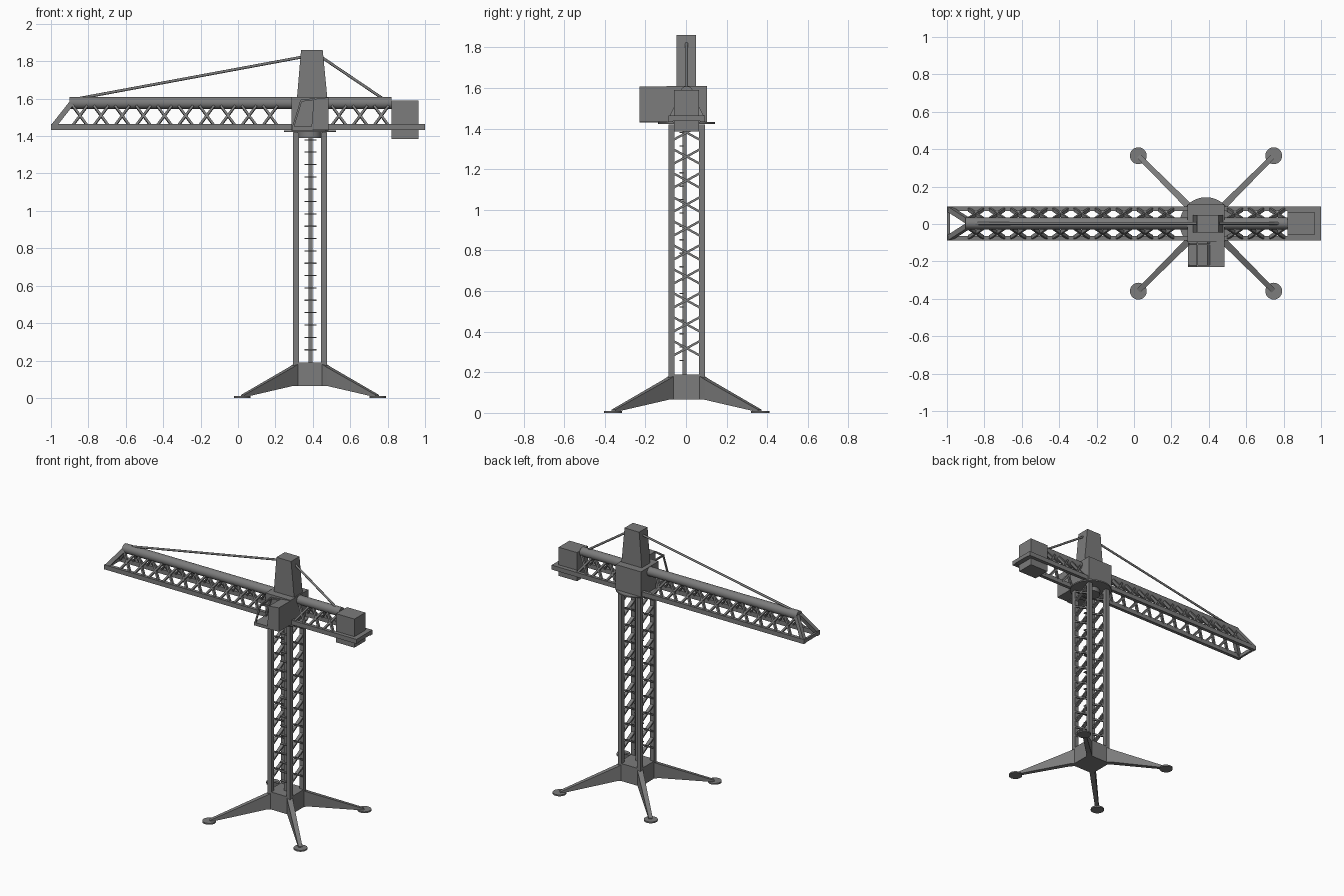
import bpy, bmesh, math
from mathutils import Vector

if "Cube" in bpy.data.objects:
    bpy.data.objects.remove(bpy.data.objects["Cube"])

CX, CY = 0.385, 0.003   # tower axis

steel = bpy.data.materials.new("dark_grey_steel")
steel.use_nodes = True
grey = (0.2, 0.2, 0.2, 1)
steel.diffuse_color = grey
steel.node_tree.nodes["Principled BSDF"].inputs["Base Color"].default_value = grey


def finish(name, bm, smooth=False):
    bmesh.ops.recalc_face_normals(bm, faces=bm.faces)
    mesh = bpy.data.meshes.new(name)
    bm.to_mesh(mesh)
    bm.free()
    mesh.materials.append(steel)
    obj = bpy.data.objects.new(name, mesh)
    bpy.context.collection.objects.link(obj)
    if smooth:
        bpy.ops.object.select_all(action='DESELECT')
        bpy.context.view_layer.objects.active = obj
        obj.select_set(True)
        bpy.ops.object.shade_smooth_by_angle(angle=math.radians(40))
    return obj


def box(bm, x, y, z):
    """Box from (min, max) pairs."""
    v = bmesh.ops.create_cube(bm, size=1)["verts"]
    for p in v:
        p.co = [r[0] if c < 0 else r[1] for r, c in zip((x, y, z), p.co)]
    return v


def bar(bm, a, b, width, depth, side):
    """Rectangular bar from a to b; depth runs along the side direction."""
    a, b = Vector(a), Vector(b)
    d = (b - a).normalized()
    s = Vector(side)
    s = (s - d * s.dot(d)).normalized()
    n = d.cross(s)
    for p in bmesh.ops.create_cube(bm, size=1)["verts"]:
        c = p.co.copy()
        p.co = (a if c.z < 0 else b) + s * c.x * depth + n * c.y * width


def rod(bm, a, b, r, sides=8):
    a, b = Vector(a), Vector(b)
    rot = (b - a).to_track_quat('Z', 'Y')
    v = bmesh.ops.create_cone(bm, cap_ends=True, segments=sides, radius1=r,
                              radius2=r, depth=(b - a).length)["verts"]
    for p in v:
        p.co = rot @ p.co + (a + b) / 2


def prism(bm, profile, y0, y1):
    """Extrude an x-z profile along y."""
    face = bm.faces.new([bm.verts.new((x, y0, z)) for x, z in profile])
    ext = bmesh.ops.extrude_face_region(bm, geom=[face])["geom"]
    for e in ext:
        if isinstance(e, bmesh.types.BMVert):
            e.co.y = y1


# Base block
bm = bmesh.new()
box(bm, (CX - .09, CX + .09), (CY - .09, CY + .09), (.065, .19))
finish("base_block", bm)

# Outrigger legs and foot pads
for sx, xn in ((-1, "right"), (1, "left")):
    for sy, yn in ((-1, "front"), (1, "back")):
        bm = bmesh.new()
        d = Vector((sx, sy, 0))
        n = Vector((-sy, sx, 0)).normalized()
        loops = []
        for reach, low, high, w in ((.07, .065, .185, .018), (.1, .065, .165, .018),
                                    (.36, .004, .016, .013)):
            c = Vector((CX, CY, 0)) + d * reach
            loops.append([bm.verts.new(c + n * s * w + Vector((0, 0, z)))
                          for s, z in ((-1, low), (1, low), (1, high), (-1, high))])
        for p, q in zip(loops, loops[1:]):
            for i in range(4):
                j = (i + 1) % 4
                bm.faces.new((p[i], p[j], q[j], q[i]))
        bm.faces.new(loops[0])
        bm.faces.new(loops[-1])
        finish(f"outrigger_leg_{yn}_{xn}", bm)
        bm = bmesh.new()
        foot = Vector((CX, CY, 0)) + d * .362
        rod(bm, foot, foot + Vector((0, 0, .01)), .045, 24)
        finish(f"foot_pad_{yn}_{xn}", bm, True)

# Tower corner columns
bm = bmesh.new()
for sx in (-1, 1):
    for sy in (-1, 1):
        x, y = CX + sx * .075, CY + sy * .075
        box(bm, (x - .015, x + .015), (y - .015, y + .015), (.17, 1.42))
finish("tower_columns", bm)

# Tower cross braces on both sides
bm = bmesh.new()
for sx in (-1, 1):
    x = CX + sx * .075
    for i in range(10):
        z = .318 + i * .118
        for s in (-1, 1):
            bar(bm, (x, CY - .066, z - s * .036), (x, CY + .066, z + s * .036),
                .011, .024, (1, 0, 0))
finish("tower_braces", bm)

# Ladder inside the tower
bm = bmesh.new()
box(bm, (CX - .009, CX + .012), (-.018, .002), (.17, 1.42))
for i in range(18):
    z = .258 + i * .066
    box(bm, (CX - .03, CX + .034), (-.032, -.012), (z - .003, z + .003))
finish("tower_ladder", bm)

# Slewing ring
bm = bmesh.new()
rod(bm, (CX, CY, 1.39), (CX, CY, 1.425), .062, 32)
rod(bm, (CX, CY, 1.422), (CX, CY, 1.431), .14, 48)
finish("slewing_ring", bm, True)

# Slewing body and tower head
bm = bmesh.new()
box(bm, (CX - .1, CX + .1), (CY - .1, CY + .1), (1.43, 1.61))
finish("slewing_body", bm)
bm = bmesh.new()
prism(bm, [(.315, 1.6), (.478, 1.6), (.453, 1.86), (.337, 1.86)], CY - .049, CY + .046)
finish("tower_head", bm)

# Operator cab: solid rear, floor and open window frame
bm = bmesh.new()
prism(bm, [(.392, 1.435), (.485, 1.435), (.485, 1.607), (.405, 1.598)], -.23, -.09)
box(bm, (.288, .4), (-.23, -.09), (1.43, 1.452))
finish("cab_body", bm)
bm = bmesh.new()
for y in (-.225, -.108):
    bar(bm, (.294, y, 1.445), (.338, y, 1.59), .01, .01, (0, 1, 0))
    bar(bm, (.335, y, 1.589), (.41, y, 1.598), .01, .01, (0, 1, 0))
bar(bm, (.338, -.23, 1.589), (.338, -.1, 1.589), .01, .01, (0, 0, 1))
finish("cab_frame", bm)

# Jib chords
bm = bmesh.new()
for s in (-1, 1):
    y = CY + s * .078
    box(bm, (-1, 1), (y - .012, y + .012), (1.432, 1.464))
box(bm, (-1, -.985), (CY - .08, CY + .08), (1.436, 1.46))
finish("jib_bottom_chords", bm)
bm = bmesh.new()
rod(bm, (-.9, CY, 1.577), (.82, CY, 1.577), .032, 20)
finish("jib_top_chord", bm, True)

# Sloping jib nose
bm = bmesh.new()
for s in (-1, 1):
    bar(bm, (-.885, CY + s * .012, 1.582), (-.985, CY + s * .076, 1.455), .028, .028, (0, 1, 0))
finish("jib_nose_bars", bm)

# Jib cross braces, leaning in to the top chord
bm = bmesh.new()
centres = [-.845 + i * .113 for i in range(10)] + [.54, .653, .766]
for x in centres:
    for side in (-1, 1):
        for s in (-1, 1):
            bar(bm, (x - s * .038, CY + side * .074, 1.458),
                (x + s * .038, CY + side * .024, 1.56), .012, .02, (0, 1, .3 * side))
finish("jib_braces", bm)

# Counterweight and rear deck
bm = bmesh.new()
box(bm, (.82, .965), (CY - .063, CY + .06), (1.385, 1.59))
finish("counterweight", bm)
bm = bmesh.new()
box(bm, (.82, 1), (CY - .09, CY + .09), (1.436, 1.464))
finish("rear_deck", bm)

# Tie rods from the tower head
for name, x, z, hx in (("front_tie_rod", -.86, 1.6, .345), ("rear_tie_rod", .775, 1.6, .445)):
    bm = bmesh.new()
    rod(bm, (x, CY, z), (hx, CY, 1.823), .0075, 10)
    finish(name, bm, True)
